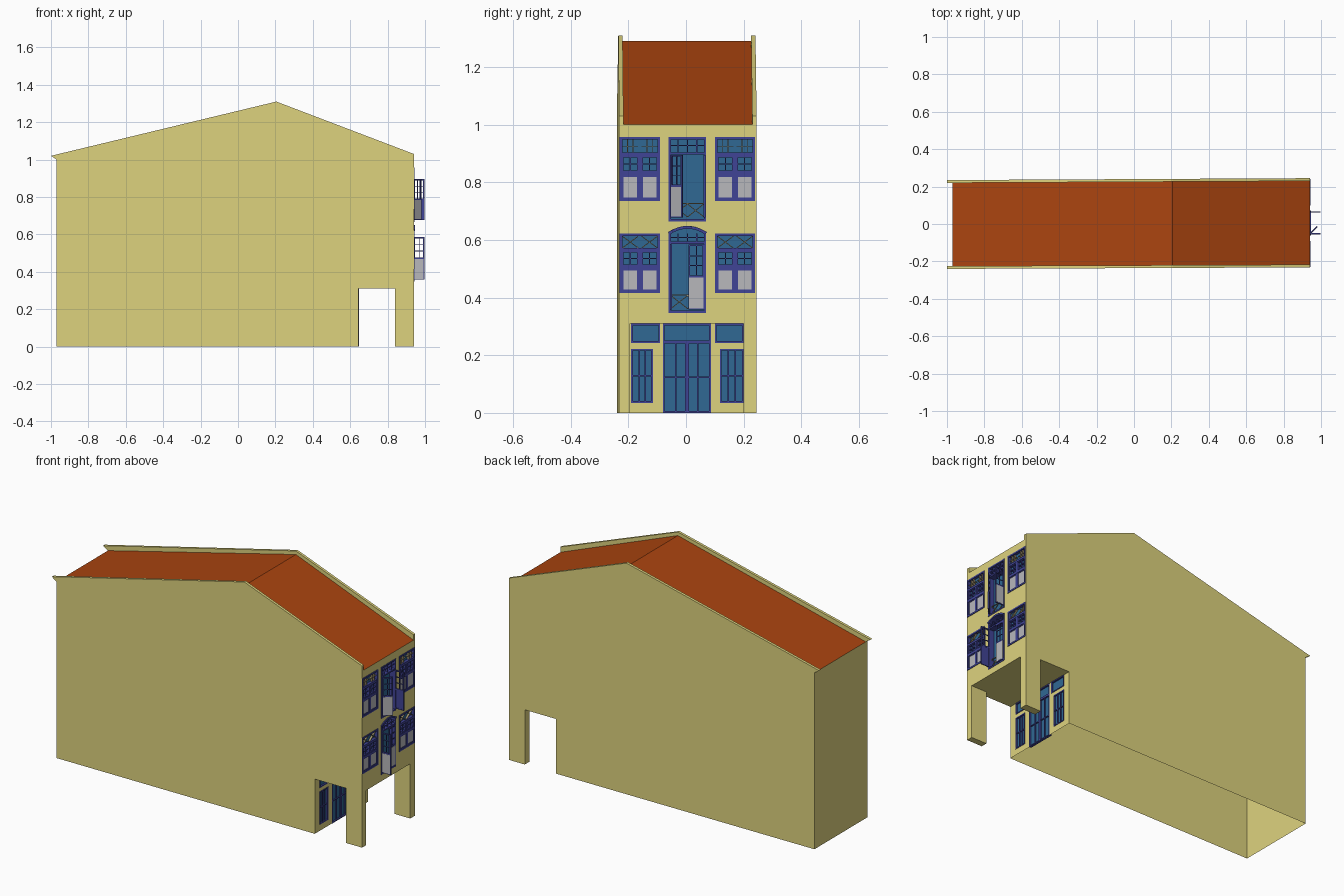
import bpy, bmesh, math
from mathutils import Vector

if "Cube" in bpy.data.objects:
    bpy.data.objects.remove(bpy.data.objects["Cube"])


def mat(name, rgb):
    m = bpy.data.materials.new(name)
    lin = [((c / 255 + 0.055) / 1.055) ** 2.4 for c in rgb]
    m.diffuse_color = (*lin, 1)
    m.use_nodes = True
    m.node_tree.nodes["Principled BSDF"].inputs["Base Color"].default_value = m.diffuse_color
    return m


WALL = mat("yellow_plaster", (222, 211, 126))
ROOF = mat("red_tile", (170, 68, 15))
FRAME = mat("violet_blue", (64, 68, 150))
GLASS = mat("blue_glass", (48, 104, 148))
GREY = mat("pale_grey", (184, 184, 188))
TAN = mat("tan", (165, 150, 115))


def make(name, faces, material):
    """Build one object from a list of faces, each a list of xyz points."""
    bm = bmesh.new()
    for f in faces:
        bm.faces.new([bm.verts.new(p) for p in f])
    bmesh.ops.remove_doubles(bm, verts=bm.verts, dist=1e-6)
    me = bpy.data.meshes.new(name)
    bm.to_mesh(me)
    bm.free()
    me.materials.append(material)
    ob = bpy.data.objects.new(name, me)
    bpy.context.collection.objects.link(ob)
    return ob


def rect(x, y0, y1, z0, z1):
    return [(x, y0, z0), (x, y1, z0), (x, y1, z1), (x, y0, z1)]


def bar(p, q, w, x0, x1):
    """Straight bar between two (y, z) points, w wide, from depth x0 to x1."""
    p, q = Vector(p), Vector(q)
    d = (q - p).normalized() * (w / 2)
    n = Vector((-d.y, d.x))
    c = [p - n, q - n, q + n, p + n]
    a = [(x0, *v) for v in c]
    b = [(x1, *v) for v in c]
    return [a[::-1], b] + [[a[i], a[(i + 1) % 4], b[(i + 1) % 4], b[i]] for i in range(4)]


def box(y0, y1, z0, z1, x0, x1):
    return bar((y0, (z0 + z1) / 2), (y1, (z0 + z1) / 2), z1 - z0, x0, x1)


def border(y0, y1, z0, z1, w, x0, x1):
    return (box(y0, y0 + w, z0, z1, x0, x1) + box(y1 - w, y1, z0, z1, x0, x1)
            + box(y0 + w, y1 - w, z0, z0 + w, x0, x1) + box(y0 + w, y1 - w, z1 - w, z1, x0, x1))


def lattice(y0, y1, z0, z1, cols, rows, w, x0, x1):
    out = []
    for i in range(1, cols):
        y = y0 + (y1 - y0) * i / cols
        out += box(y - w / 2, y + w / 2, z0, z1, x0, x1)
    for j in range(1, rows):
        z = z0 + (z1 - z0) * j / rows
        out += box(y0, y1, z - w / 2, z + w / 2, x0, x1)
    return out


def cross(y0, y1, z0, z1, w, x0, x1):
    return bar((y0, z0), (y1, z1), w, x0, x1) + bar((y0, z1), (y1, z0), w, x0, x1)


def pierced(x, y0, y1, z0, z1, holes):
    """Flat wall facing +x with rectangular openings."""
    ys = sorted({y0, y1, *[v for h in holes for v in h[:2]]})
    zs = sorted({z0, z1, *[v for h in holes for v in h[2:]]})
    out = []
    for a, b in zip(ys, ys[1:]):
        for c, d in zip(zs, zs[1:]):
            m, n = (a + b) / 2, (c + d) / 2
            if not any(h[0] < m < h[1] and h[2] < n < h[3] for h in holes):
                out.append(rect(x, a, b, c, d))
    return out


# Slightly skewed party walls
def side_y(s, x):
    t = (x + 0.97) / 1.91
    return 0.235 + 0.01 * t if s > 0 else -0.24 + 0.008 * t


BACK, FRONT, SHOP, T = -0.97, 0.94, 0.645, 0.015
outline = [(BACK, 0), (BACK, 1.0), (-1.0, 1.02), (0.205, 1.31), (FRONT, 1.03), (FRONT, 1.0),
           (FRONT, 0), (0.84, 0), (0.84, 0.31), (SHOP, 0.31), (SHOP, 0)]
for s, name in ((-1, "front_side_wall"), (1, "back_side_wall")):
    def o(p, inset=0):
        return (p[0], side_y(s, p[0]) - s * inset, p[1])
    faces = [[o(p) for p in outline]]
    band = outline[1:6]
    faces.append([o(p, T) for p in band + [(0.205, 1.29)]][::-1])
    for a, b in zip(band, band[1:]):
        faces.append([o(b), o(a), o(a, T), o(b, T)])
    make(name, [f if s > 0 else f[::-1] for f in faces], WALL)

# Rear wall, roof, arcade ceiling
L, R = (lambda x: side_y(-1, x)), (lambda x: side_y(1, x))
make("rear_wall", [rect(BACK, L(BACK), R(BACK), 0, 1.0)[::-1]], WALL)
prof = [(BACK, 1.0), (0.205, 1.29), (FRONT, 1.0)]
make("roof", [[(a, L(a) + T, c), (b, L(b) + T, d), (b, R(b) - T, d), (a, R(a) - T, c)]
              for (a, c), (b, d) in zip(prof, prof[1:])], ROOF)
make("arcade_ceiling", [[(SHOP, L(SHOP), .31), (SHOP, R(SHOP), .31),
                         (FRONT, R(FRONT), .31), (FRONT, L(FRONT), .31)]], WALL)

# Street facade with window openings and an arched middle door
side_windows = [(y0, y1, z0, z1) for y0, y1 in ((-0.23, -0.09), (0.10, 0.24))
                for z0, z1 in ((0.735, 0.957), (0.416, 0.622))]
doors = [(-0.06, 0.07, 0.665, 0.957), (-0.06, 0.07, 0.347, 0.648)]
porch = (-0.195, 0.2, 0, 0.31)
facade = pierced(FRONT, L(FRONT), R(FRONT), 0, 1.0, side_windows + doors + [porch])
arc = [(0.005 + 0.065 * t, 0.627 + 0.021 * (1 - t * t)) for t in [i / 5 - 1 for i in range(11)]]
for (a, c), (b, d) in zip(arc, arc[1:]):
    facade.append([(FRONT, a, c), (FRONT, b, d), (FRONT, b, .648), (FRONT, a, .648)])
make("street_facade", facade, WALL)

# Inner, rear and bottom faces of the arcade pillars
for name, yi, s in (("front_pillar", -0.195, -1), ("back_pillar", 0.2, 1)):
    yo, yf = side_y(s, 0.84), side_y(s, FRONT)
    f = [[(.84, yi, 0), (.84, yi, .31), (FRONT, yi, .31), (FRONT, yi, 0)],
         [(.84, yo, 0), (.84, yo, .31), (.84, yi, .31), (.84, yi, 0)],
         [(.84, yo, 0), (.84, yi, 0), (FRONT, yi, 0), (FRONT, yf, 0)]]
    make(name, [q if s > 0 else q[::-1] for q in f], WALL)

# Upper side windows: transom, paned casements, grey lower panels
X0, X1 = 0.922, 0.943
for k, (y0, y1, z0, z1) in enumerate(side_windows):
    h, mid, w = z1 - z0, (y0 + y1) / 2, 0.009
    za, zb = z0 + 0.43 * h, z0 + 0.73 * h
    fr = border(y0, y1, z0, z1, w, X0, X1)
    fr += box(y0 + w, y1 - w, za - .007, za + .007, X0, X1 - .001)
    fr += box(y0 + w, y1 - w, zb - .006, zb + .006, X0, X1 - .001)
    fr += box(mid - .006, mid + .006, z0 + w, zb - .006, X0, X1 - .002)
    panels, thin = [], []
    for a, b in ((y0 + w, mid - .006), (mid + .006, y1 - w)):
        fr += border(a, b, za + .007, zb - .006, .004, X0, X1 - .004)
        fr += border(a, b, z0 + w, za - .007, .004, X0, X1 - .004)
        fr += lattice(a, b, za + .007, zb - .006, 2, 2, .004, X0, X1 - .006)
        panels += box(a + .004, b - .004, z0 + w + .004, za - .011, X0, X1 - .006)
        if z0 > 0.6:
            thin += lattice(a, b, zb + .006, z1 - w, 3, 2, .003, X0, X1 - .006)
        else:
            thin += cross(a, b, zb + .006, z1 - w, .003, X0, X1 - .006)
    make(f"window_frame_{k}", fr, FRAME)
    make(f"window_panels_{k}", panels, GREY)
    make(f"window_tracery_{k}", thin, TAN)
    make(f"window_glass_{k}", [rect(X0 + .004, y0, y1, z0, z1)], GLASS)


# Hinged balcony leaf: paned top, grey outer panel below
def leaf(name, hinge_y, direction, angle, z0, z1):
    w, zm = 0.056, z0 + 0.49 * (z1 - z0)
    a, b = sorted((0, direction * w))
    fr = border(a, b, z0, z1, .006, -.003, .003) + box(a + .006, b - .006, zm, zm + .008, -.003, .003)
    fr += lattice(a + .006, b - .006, zm + .008, z1 - .006, 2, 3, .003, -.002, .002)
    fr += box(a + .006, b - .006, z0 + .006, zm, -.002, .001)
    for part, faces, m in (("frame", fr, FRAME),
                           ("panel", box(a + .003, b - .003, z0 + .004, zm, .0015, .004), GREY)):
        ob = make(f"{name}_{part}", faces, m)
        ob.location = (FRONT, hinge_y, 0)
        ob.rotation_euler.z = -direction * math.radians(angle)


leaf("upper_left_leaf", -0.052, 1, 45, 0.678, 0.895)
leaf("upper_right_leaf", 0.064, -1, 90, 0.678, 0.895)
leaf("lower_left_leaf", -0.052, 1, 90, 0.358, 0.585)
leaf("lower_right_leaf", 0.064, -1, 2, 0.358, 0.585)

# Middle door surrounds, transoms, railings and glass
D0 = 0.905
for name, (y0, y1, z0, z1), zt in (("upper_door", doors[0], .9), ("lower_door", doors[1], .59)):
    low = name == "lower_door"
    top = 0.627 if low else z1
    w = 0.008
    fr = box(y0, y0 + w, z0, top, D0, X1) + box(y1 - w, y1, z0, top, D0, X1)
    fr += box(y0, y1, z0, z0 + w, D0, X1 - .001) + box(y0, y1, zt - .004, zt + .004, D0, X1 - .001)
    if low:
        for p, q in zip(arc, arc[1:]):
            fr += bar((p[0], p[1] - .004), (q[0], q[1] - .004), .01, D0, X1 + .003)
    else:
        fr += box(y0, y1, z1 - w, z1, D0, X1 - .001)
    fr += lattice(y0, y1, zt + .004, top - .004, 4, 2, .004, X0, X1 - .006)
    make(f"{name}_surround", fr, FRAME)
    make(f"{name}_railing", cross(y0 + w, .005, z0 + .015, z0 + .06, .003, X0, X0 + .004)
         + cross(.005, y1 - w, z0 + .015, z0 + .06, .003, X0, X0 + .004)
         + box(y0 + w, y1 - w, z0 + .06, z0 + .063, X0, X0 + .004), TAN)
    make(f"{name}_glass", [rect(D0 + .003, y0, y1, z0, z1)], GLASS)

# Recessed shop front: (opening, columns, rows)
shop = [((-0.08, 0.086, 0, 0.246), 4, 2), ((-0.08, 0.086, 0.246, 0.31), 1, 1),
        ((-0.19, -0.09, 0.243, 0.31), 1, 1), ((0.10, 0.20, 0.243, 0.31), 1, 1),
        ((-0.19, -0.115, 0.035, 0.222), 3, 2), ((0.118, 0.20, 0.035, 0.222), 3, 2)]
make("shop_wall", pierced(SHOP, L(SHOP), R(SHOP), 0, 0.31, [h for h, _, _ in shop]), WALL)
for k, ((y0, y1, z0, z1), c, r) in enumerate(shop):
    a, b = SHOP - .012, SHOP + .002
    fr = border(y0, y1, z0, z1, .006, a, b)
    fr += lattice(y0 + .006, y1 - .006, z0 + .006, z1 - .006, c, r, .005, a, b - .003)
    if k == 0:
        fr += box(-.004, .010, .006, .24, a, b - .001)
    make(f"shop_frame_{k}", fr, FRAME)
    make(f"shop_glass_{k}", [rect(SHOP - .007, y0, y1, z0, z1)], GLASS)
